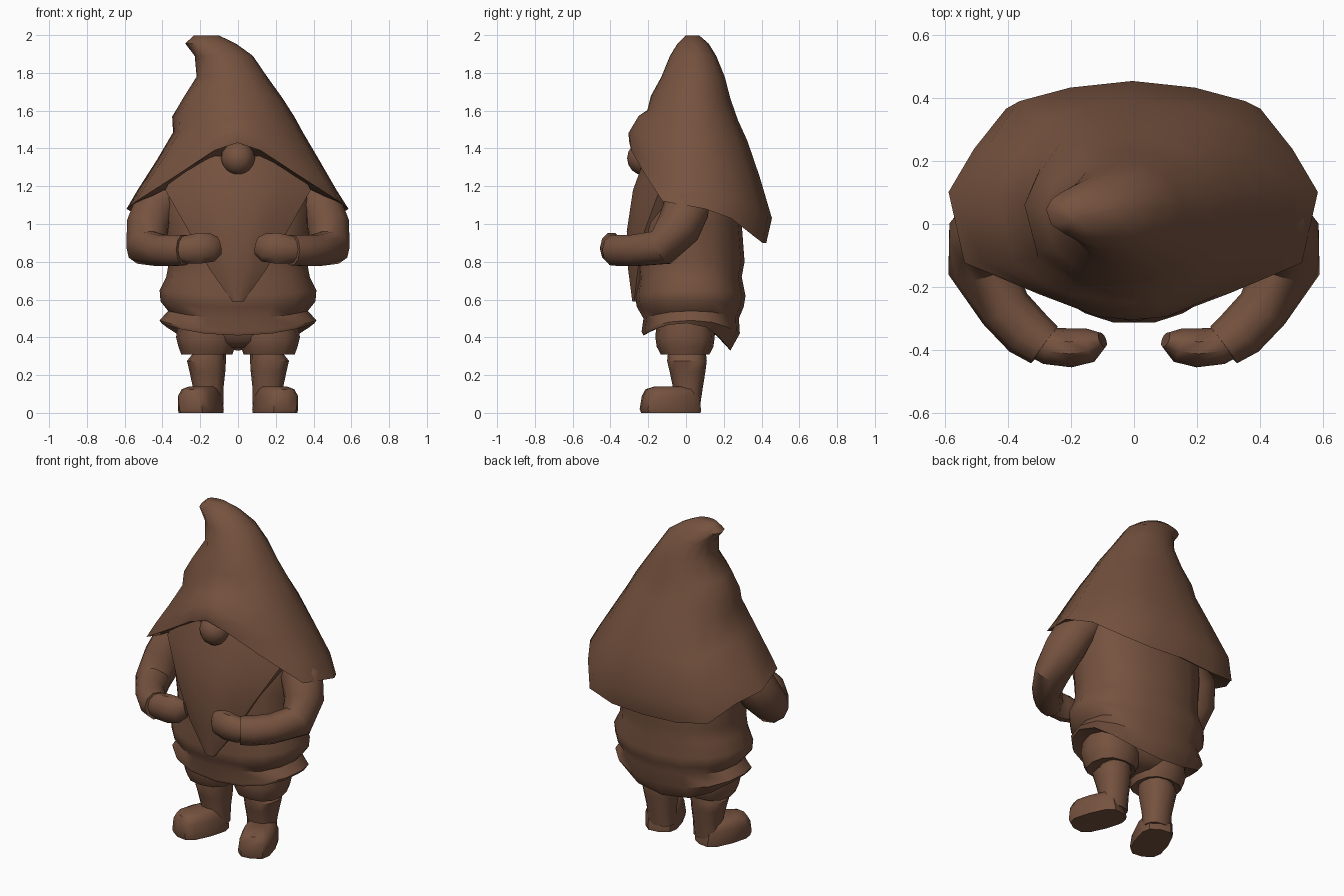
import bpy, bmesh, math
from mathutils import Vector

if "Cube" in bpy.data.objects:
    bpy.data.objects.remove(bpy.data.objects["Cube"])

brown = bpy.data.materials.new("brown")
brown.diffuse_color = (0.18, 0.085, 0.05, 1)
brown.use_nodes = True
brown.node_tree.nodes["Principled BSDF"].inputs["Base Color"].default_value = brown.diffuse_color


def finish(name, bm, mirror=False, angle=42):
    bmesh.ops.recalc_face_normals(bm, faces=bm.faces[:])
    me = bpy.data.meshes.new(name)
    bm.to_mesh(me)
    bm.free()
    ob = bpy.data.objects.new(name, me)
    bpy.context.collection.objects.link(ob)
    me.materials.append(brown)
    if mirror:
        ob.modifiers.new("mirror", 'MIRROR')
    bpy.ops.object.select_all(action='DESELECT')
    ob.select_set(True)
    bpy.context.view_layer.objects.active = ob
    bpy.ops.object.shade_smooth_by_angle(angle=math.radians(angle))
    return ob


def loft(name, rings, first=True, last=True, **kw):
    """Skin a list of equal-length point rings."""
    bm = bmesh.new()
    vs = [[bm.verts.new(p) for p in r] for r in rings]
    n = len(vs[0])
    for a, b in zip(vs, vs[1:]):
        for i in range(n):
            j = (i + 1) % n
            bm.faces.new((a[i], a[j], b[j], b[i]))
    if first:
        bm.faces.new(vs[0])
    if last:
        bm.faces.new(vs[-1])
    return finish(name, bm, **kw)


def oval(cx, cy, rx, ry, z, n=12, power=2.4, turn=0, front=0, back=0):
    """Rounded-box ring; front/back shift z at the -y and +y ends."""
    pts = []
    for i in range(n):
        a = 2 * math.pi * i / n
        c, s = math.cos(a), math.sin(a)
        x = rx * math.copysign(abs(c) ** (2 / power), c)
        y = ry * math.copysign(abs(s) ** (2 / power), s)
        dz = (front if s < 0 else back) * s * s
        pts.append((cx + x * math.cos(turn) - y * math.sin(turn),
                    cy + x * math.sin(turn) + y * math.cos(turn), z + dz))
    return pts


def tube(name, path, n=10, **kw):
    """Oval tube along (x, y, z, radius sideways, radius vertical) stations."""
    rings = []
    for i, st in enumerate(path):
        p = Vector(st[:3])
        d = Vector(path[min(i + 1, len(path) - 1)][:3]) - Vector(path[max(i - 1, 0)][:3])
        d.normalize()
        side = d.cross(Vector((0, 0, 1))).normalized()
        up = side.cross(d).normalized()
        rings.append([p + side * st[3] * math.cos(2 * math.pi * k / n)
                      + up * st[4] * math.sin(2 * math.pi * k / n) for k in range(n)])
    return loft(name, rings, **kw)


# Hat: the brim outline is reused, shrinking and rounding off, up to the bent tip
half = [(0, -.31, 1.43), (.12, -.3, 1.39), (.3, -.23, 1.27), (.53, -.13, 1.12), (.58, .1, 1.08),
        (.5, .24, 1.03), (.4, .37, .93), (.22, .41, .9), (0, .43, .9)]
brim = half + [(-x, y, z) for x, y, z in half[-2:0:-1]]


def hat_ring(xl, xr, yf, yb, z, droop, rounding):
    pts = []
    for x, y, bz in brim:
        u, v = x / .58, (y - .06) / .37
        k = 1 + (1 / math.hypot(u, v) - 1) * rounding
        pts.append(((xl + xr) / 2 + (xr - xl) / 2 * u * k,
                    (yf + yb) / 2 + (yb - yf) / 2 * v * k, z + droop * (bz - 1.1)))
    return pts


loft("hat", [hat_ring(*r) for r in [
    (-.38, .38, -.2, .27, 1.19, .6, 0),
    (-.5, .5, -.26, .37, 1.13, .95, 0),
    (-.59, .585, -.3, .425, 1.1, 1, 0),
    (-.53, .52, -.305, .455, 1.2, .85, .1),
    (-.43, .43, -.285, .39, 1.35, .5, .35),
    (-.345, .345, -.25, .325, 1.49, .25, .6),
    (-.35, .3, -.205, .275, 1.57, .1, .8),
    (-.29, .235, -.185, .235, 1.67, .03, 1),
    (-.22, .155, -.13, .205, 1.78, 0, 1),
    (-.23, .08, -.085, .16, 1.89, 0, 1),
    (-.28, -.01, -.045, .12, 1.955, 0, 1),
    (-.235, -.1, -.0, .07, 1.998, 0, 1)]], first=False, angle=50)

# Tunic with a belted bulge and a flared hem that dips front and back
tunic = [(.28, -.18, .2, 1.32, 0, 0), (.39, -.22, .27, 1.17, 0, 0), (.39, -.26, .295, 1.0, 0, 0),
         (.365, -.265, .31, .8, 0, 0), (.38, -.255, .295, .72, -.01, 0),
         (.415, -.27, .315, .65, -.03, -.03), (.41, -.26, .305, .59, -.03, -.03),
         (.37, -.225, .28, .54, -.04, -.04), (.415, -.235, .285, .49, -.06, -.07),
         (.405, -.225, .235, .475, -.065, -.145), (.31, -.15, .17, .48, -.03, -.08)]
loft("tunic", [oval(0, (f + b) / 2, rx, (b - f) / 2, z, 16, 2.3, 0, df, db)
               for rx, f, b, z, df, db in tunic])

# Beard: tapering shield curved around the chest
bm = bmesh.new()
rows = []
for w, z, yc, ye in [(.3, 1.36, -.22, -.14), (.385, 1.18, -.29, -.14), (.26, .96, -.32, -.22),
                     (.15, .76, -.31, -.255), (.03, .59, -.285, -.275)]:
    rows.append([bm.verts.new((w * t, yc + (ye - yc) * t * t, z)) for t in (-1, -.6, -.25, .25, .6, 1)])
for a, b in zip(rows, rows[1:]):
    for i in range(5):
        bm.faces.new((a[i], b[i], b[i + 1], a[i + 1]))
geo = bmesh.ops.extrude_face_region(bm, geom=bm.faces[:])
bmesh.ops.translate(bm, vec=(0, .07, 0), verts=[v for v in geo["geom"] if isinstance(v, bmesh.types.BMVert)])
finish("beard", bm)

# Nose
bm = bmesh.new()
bmesh.ops.create_uvsphere(bm, u_segments=12, v_segments=8, radius=.09)
bmesh.ops.translate(bm, vec=(0, -.222, 1.348), verts=bm.verts[:])
finish("nose", bm)

# Sleeves bent at the elbow, with the hands resting in front
tube("sleeve", [(.33, .05, 1.2, .09, .09), (.44, .0, 1.08, .125, .12), (.48, -.04, .98, .115, .12),
                (.49, -.13, .875, .105, .1), (.41, -.27, .86, .085, .087), (.34, -.345, .86, .083, .086),
                (.285, -.385, .862, .072, .084)], mirror=True)
tube("hand", [(.34, -.35, .86, .06, .06), (.27, -.388, .865, .06, .078), (.2, -.394, .872, .062, .085),
              (.14, -.385, .875, .055, .078), (.1, -.368, .885, .025, .05)], mirror=True)

# Short trousers: two legs joined by a rounded seat
loft("trouser_leg", [oval(.165, -.005, rx, ry, z, 12) for rx, ry, z in [
    (.09, .09, .32), (.135, .128, .308), (.15, .15, .35), (.163, .157, .4), (.15, .15, .5)]], mirror=True)
loft("trouser_seat", [oval(0, 0, rx, ry, z, 12) for rx, ry, z in [
    (.14, .09, .345), (.24, .14, .38), (.31, .16, .43), (.31, .16, .5)]])

# Boots: shaft and outward-turned foot
loft("boot_shaft", [oval(x, y, rx, ry, z, 12) for x, y, rx, ry, z in [
    (.158, .01, .082, .065, .04), (.158, .01, .082, .08, .14), (.162, .008, .095, .095, .22),
    (.167, .005, .103, .105, .275), (.15, .005, .085, .1, .32)]], mirror=True)
loft("foot", [oval(x, y, rx, ry, z, 12, 3, .36) for x, y, rx, ry, z in [
    (.195, -.08, .098, .16, 0), (.197, -.083, .1, .165, .02), (.202, -.083, .096, .152, .09),
    (.2, -.08, .08, .137, .125), (.19, -.07, .055, .1, .14)]], mirror=True)
